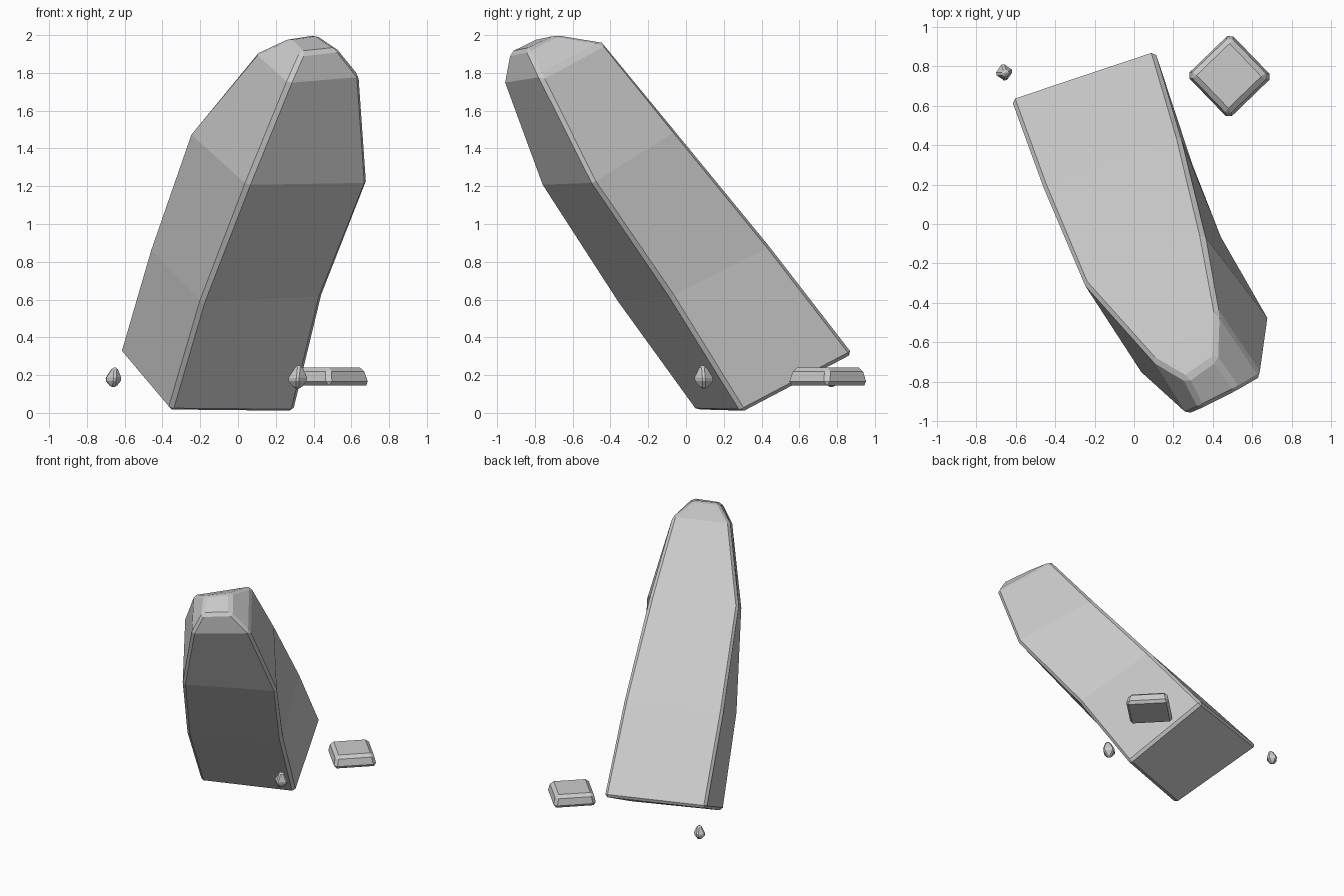
import bpy, bmesh
from math import cos, sin, radians
from mathutils import Vector

if "Cube" in bpy.data.objects:
    bpy.data.objects.remove(bpy.data.objects["Cube"])


def stone(name, rings, bevel, grow=0.0):
    """Loft four-cornered rings from bottom to top, cap them and chip the edges."""
    bm = bmesh.new()
    loops = []
    for ring in rings:
        pts = [Vector(p) for p in ring]
        mid = sum(pts, Vector()) / 4
        loops.append([bm.verts.new(p + (p - mid).normalized() * grow) for p in pts])
    for low, high in zip(loops, loops[1:]):
        for i in range(4):
            j = (i + 1) % 4
            bm.faces.new((low[i], low[j], high[j], high[i]))
    bm.faces.new(loops[0][::-1])
    bm.faces.new(loops[-1])
    bmesh.ops.recalc_face_normals(bm, faces=bm.faces[:])
    mesh = bpy.data.meshes.new(name)
    bm.to_mesh(mesh)
    bm.free()
    obj = bpy.data.objects.new(name, mesh)
    bpy.context.collection.objects.link(obj)
    mod = obj.modifiers.new("chipped_edges", 'BEVEL')
    mod.width = bevel
    mod.segments = 1
    mod.limit_method = 'ANGLE'
    mod.angle_limit = radians(32)
    return obj


def turned_ring(cx, cy, z, r, angle):
    """Square ring with corner radius r, turned by angle degrees."""
    return [(cx + r * cos(radians(angle + 90 * i)),
             cy + r * sin(radians(angle + 90 * i)), z) for i in range(4)]


# Leaning standing stone: front left, front right, back right, back left
stone("leaning_stone", [
    [(-0.36, 0.06, 0.012), (0.29, 0.30, 0.005), (0.10, 0.88, 0.31), (-0.62, 0.64, 0.32)],
    [(-0.19, -0.36, 0.59), (0.44, -0.08, 0.62), (0.23, 0.44, 0.88), (-0.46, 0.20, 0.87)],
    [(0.05, -0.76, 1.21), (0.68, -0.49, 1.22), (0.35, -0.06, 1.49), (-0.25, -0.30, 1.48)],
    [(0.27, -0.96, 1.75), (0.64, -0.77, 1.78), (0.42, -0.44, 1.96), (0.10, -0.69, 1.90)],
    [(0.34, -0.93, 1.91), (0.52, -0.84, 1.93), (0.41, -0.69, 2.00), (0.27, -0.79, 1.98)],
], 0.02, 0.008)

# Flat slab fragment
stone("slab_fragment", [
    turned_ring(0.485, 0.75, 0.145, 0.225, -1),
    turned_ring(0.482, 0.752, 0.24, 0.195, -1),
], 0.022)

# Two small chips
for name, x, y, z, r, angle in (("chip_left", -0.66, 0.77, 0.137, 0.053, 10),
                                ("chip_front", 0.315, 0.095, 0.13, 0.062, 0)):
    stone(name, [
        turned_ring(x, y, z, r * 0.4, angle),
        turned_ring(x, y, z + r * 0.75, r, angle),
        turned_ring(x + 0.008, y - 0.006, z + r * 1.95, r * 0.35, angle),
    ], 0.01)
